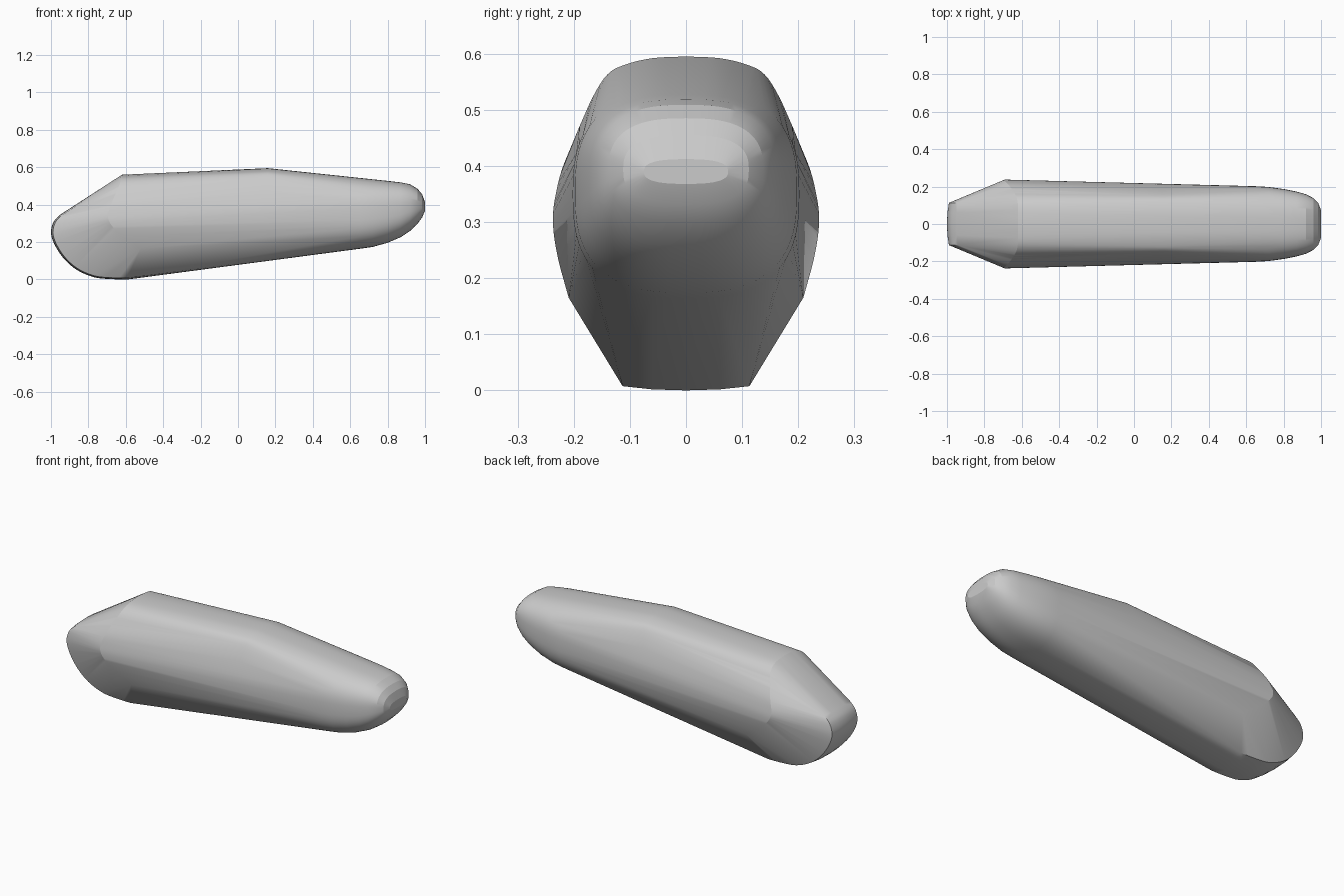
import bpy, bmesh
from math import sin, cos, pi, copysign
from mathutils import Vector

if "Cube" in bpy.data.objects:
    bpy.data.objects.remove(bpy.data.objects["Cube"])


def spline(points, steps):
    """Smooth Catmull-Rom curve through a few control points."""
    p = [Vector(q) for q in points]
    p = [p[0] * 2 - p[1]] + p + [p[-1] * 2 - p[-2]]
    out = []
    for i in range(1, len(p) - 2):
        a, b, c, d = p[i - 1:i + 3]
        for s in range(steps):
            t = s / steps
            out.append(0.5 * (2 * b + (c - a) * t + (2 * a - 5 * b + 4 * c - d) * t * t
                              + (3 * b - a - 3 * c + d) * t ** 3))
    return out + [p[-2]]


cloud = []


def add_mirrored(points):
    for x, y, z in points:
        cloud.append((x, y, z))
        if abs(y) > 1e-5:
            cloud.append((x, -y, z))


# Narrow rounded wedge at the left end, slightly crowned across its width
wedge = spline([(-0.95, 0, 0.347), (-0.985, 0, 0.31), (-1.0, 0, 0.25), (-0.98, 0, 0.185),
                (-0.93, 0, 0.11), (-0.86, 0, 0.05), (-0.77, 0, 0.012),
                (-0.68, 0, 0.002), (-0.59, 0, 0.0)], 4)
for y, s in ((0, 1), (0.06, 0.993), (0.113, 0.97)):
    add_mirrored([(-0.65 + (p.x + 0.65) * s, y, 0.25 + (p.z - 0.25) * s) for p in wedge])

# Shoulder crease where the wedge meets the body
add_mirrored(spline([(-0.62, 0, 0.56), (-0.62, 0.09, 0.55), (-0.627, 0.14, 0.525),
                     (-0.645, 0.175, 0.48), (-0.675, 0.215, 0.41), (-0.695, 0.233, 0.345),
                     (-0.68, 0.237, 0.295), (-0.62, 0.228, 0.235), (-0.52, 0.209, 0.165)], 5))

# Upper ridge at mid length
add_mirrored(spline([(0.16, 0, 0.595), (0.16, 0.06, 0.592), (0.16, 0.11, 0.58),
                     (0.16, 0.14, 0.563), (0.15, 0.165, 0.525), (0.14, 0.19, 0.47)], 4))

# Rounded nose: x, half width, lowest z, highest z
nose = spline_rows = [(0.65, 0.202, 0.164, 0.535), (0.72, 0.198, 0.174, 0.534),
                      (0.80, 0.187, 0.196, 0.527), (0.87, 0.173, 0.226, 0.519),
                      (0.92, 0.159, 0.259, 0.509), (0.96, 0.138, 0.298, 0.485),
                      (0.985, 0.112, 0.332, 0.455), (1.0, 0.075, 0.368, 0.412)]
for x, w, lo, hi in nose:
    for i in range(33):
        a = -pi / 2 + pi * i / 32
        c, s = cos(a), sin(a)
        y = w * max(c, 0) ** 0.75
        z = (lo + hi) / 2 + (hi - lo) / 2 * copysign(abs(s) ** 0.75, s)
        add_mirrored([(x, y, z)])

# Skin the whole body as one convex shell
bm = bmesh.new()
for p in cloud:
    bm.verts.new(p)
bmesh.ops.remove_doubles(bm, verts=bm.verts, dist=0.0005)
bmesh.ops.convex_hull(bm, input=bm.verts)
bmesh.ops.delete(bm, geom=[v for v in bm.verts if not v.link_faces], context='VERTS')
bmesh.ops.recalc_face_normals(bm, faces=bm.faces)
mesh = bpy.data.meshes.new("body_shell")
bm.to_mesh(mesh)
bm.free()
body = bpy.data.objects.new("body_shell", mesh)
bpy.context.collection.objects.link(body)
bpy.context.view_layer.objects.active = body
body.select_set(True)
bpy.ops.object.shade_smooth_by_angle(angle=0.33)
